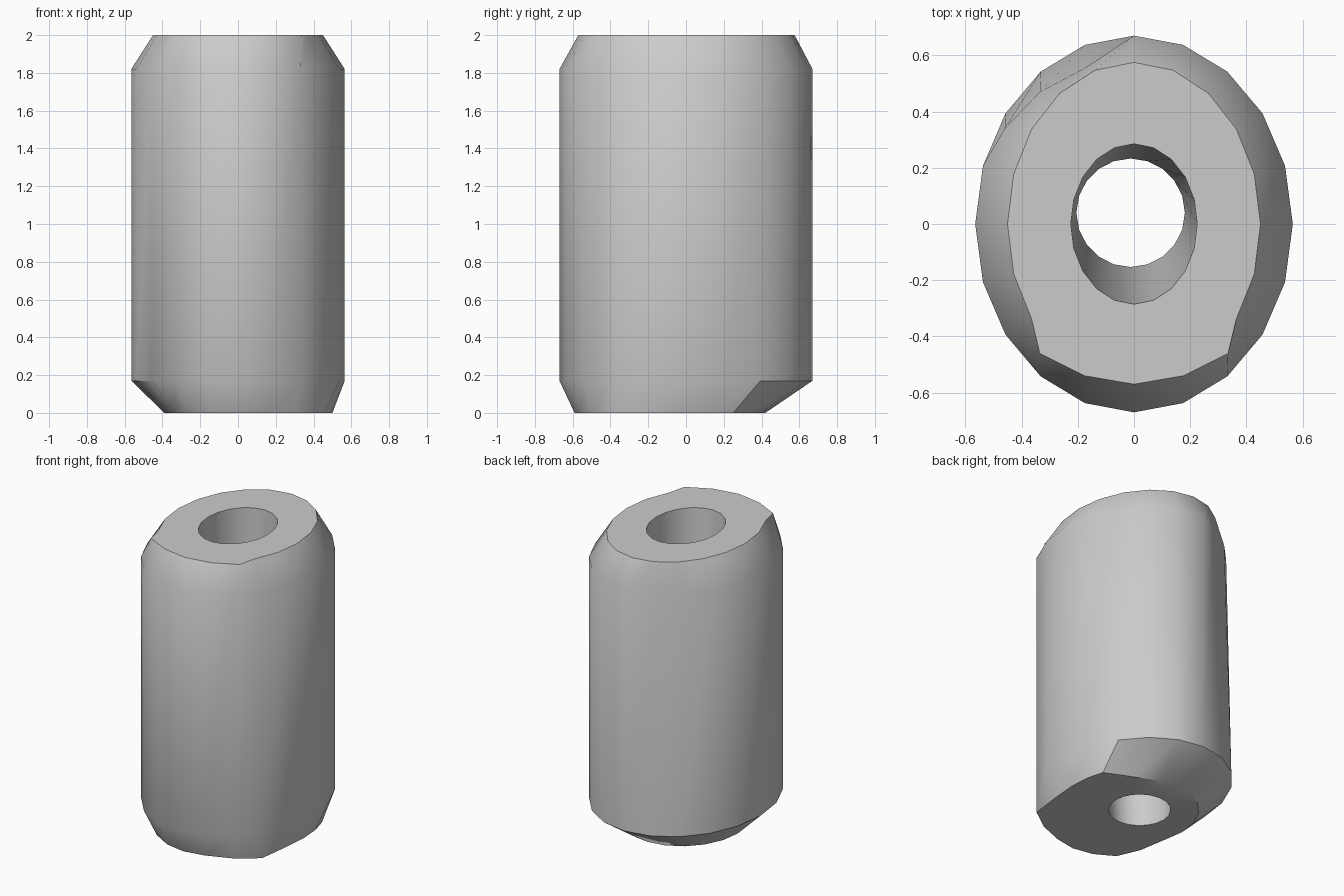
import bpy, bmesh, math

if "Cube" in bpy.data.objects:
    bpy.data.objects.remove(bpy.data.objects["Cube"])

N = 20  # sides; vertex i sits at i * 18 degrees from +x


def ring(rx, ry, z, cx=0, cy=0, moved={}):
    """Elliptical ring with a few displaced (worn) corners."""
    pts = []
    for i in range(N):
        a = 2 * math.pi * i / N
        x, y = moved.get(i, (cx + rx * math.cos(a), cy + ry * math.sin(a)))
        pts.append((x, y, z))
    return pts


# Closed loop of rings: bottom hole, bottom rim, body, top rim, top hole
rings = [
    ring(0.193, 0.193, 0, -0.012, 0.04),
    ring(0.39, 0.42, 0, moved={
        0: (0.50, 0), 1: (0.49, 0.14), 2: (0.46, 0.25), 3: (0.27, 0.335),
        12: (-0.335, -0.34), 13: (-0.27, -0.49), 14: (-0.14, -0.565),
        15: (0, -0.59), 16: (0.14, -0.565), 17: (0.31, -0.50),
        18: (0.457, -0.394), 19: (0.485, -0.18)}),
    ring(0.565, 0.67, 0.17),
    ring(0.565, 0.67, 1.82, moved={
        6: (-0.175, 0.555), 7: (-0.335, 0.47), 8: (-0.46, 0.34)}),
    ring(0.45, 0.575, 2, moved={
        13: (-0.335, -0.46), 14: (-0.175, -0.54), 15: (0, -0.57),
        16: (0.175, -0.54), 17: (0.335, -0.46)}),
    ring(0.225, 0.285, 2),
]

# Bead body with through hole
bm = bmesh.new()
loops = [[bm.verts.new(p) for p in r] for r in rings]
for k, lower in enumerate(loops):
    upper = loops[(k + 1) % len(loops)]
    for i in range(N):
        j = (i + 1) % N
        bm.faces.new((lower[i], lower[j], upper[j], upper[i]))
bmesh.ops.recalc_face_normals(bm, faces=bm.faces)
mesh = bpy.data.meshes.new("bead")
bm.to_mesh(mesh)
bm.free()
bead = bpy.data.objects.new("bead", mesh)
bpy.context.collection.objects.link(bead)

# Smooth sides, crisp rims
bpy.context.view_layer.objects.active = bead
bead.select_set(True)
bpy.ops.object.shade_smooth_by_angle(angle=math.radians(35))
